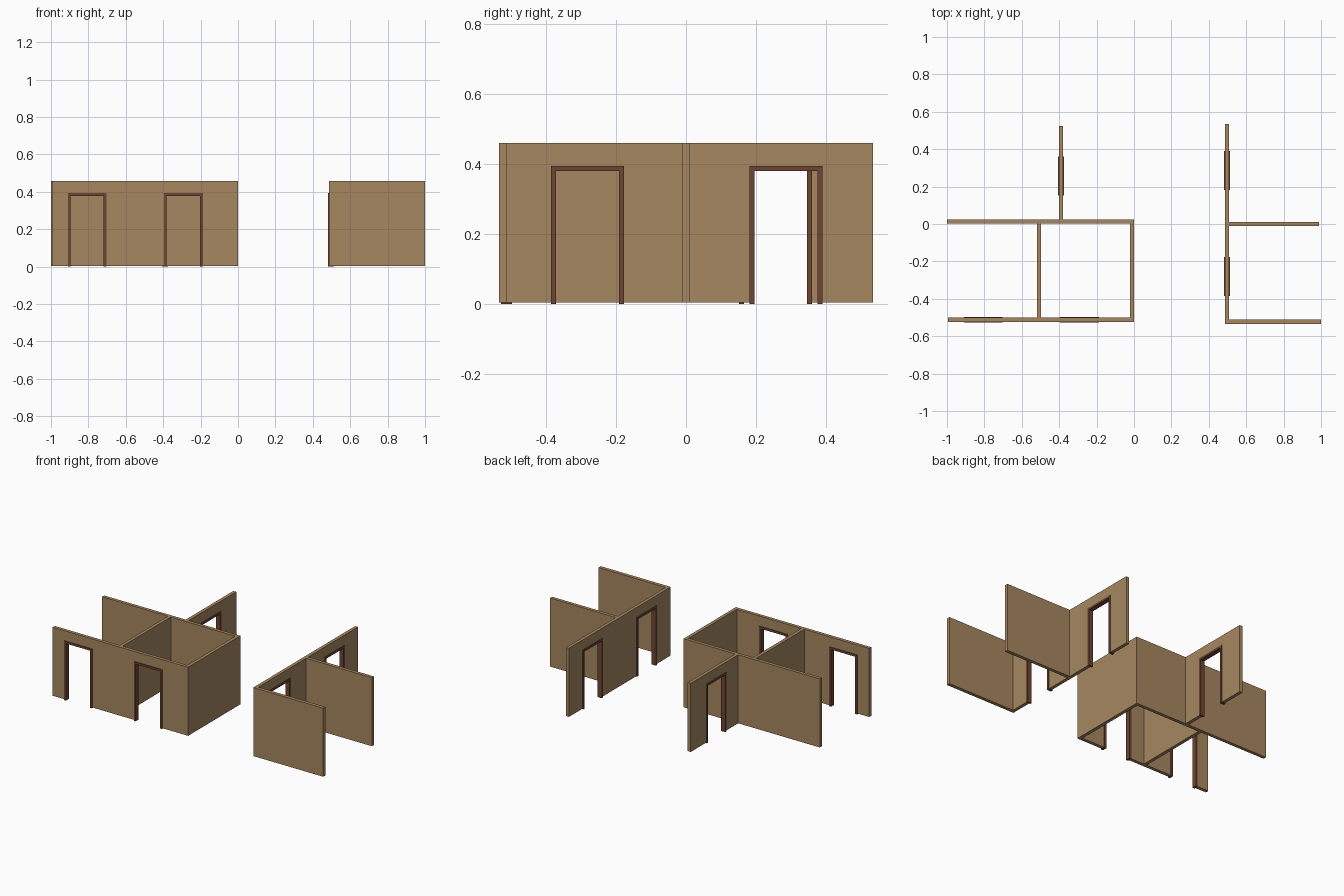
import bpy, bmesh

if "Cube" in bpy.data.objects:
    bpy.data.objects.remove(bpy.data.objects["Cube"])

H0, H1 = 0.004, 0.459        # wall bottom and top
DOOR_TOP, TRIM = 0.393, 0.014  # frame height and frame bar width


def material(name, rgb):
    m = bpy.data.materials.new(name)
    m.diffuse_color = (*rgb, 1)
    m.use_nodes = True
    m.node_tree.nodes["Principled BSDF"].inputs["Base Color"].default_value = m.diffuse_color
    return m


WALL = material("tan_plaster", (0.38, 0.242, 0.117))
WOOD = material("brown_wood", (0.155, 0.058, 0.032))


def slab(name, axis, outline, lo, hi, mat):
    """Extrude an upright (along, z) outline from lo to hi across the wall."""
    def point(u, z, t):
        return (u, t, z) if axis == 'x' else (t, u, z)
    bm = bmesh.new()
    face = bm.faces.new([bm.verts.new(point(u, z, lo)) for u, z in outline])
    new = bmesh.ops.extrude_face_region(bm, geom=[face])["geom"]
    shift = (0, hi - lo, 0) if axis == 'x' else (hi - lo, 0, 0)
    bmesh.ops.translate(bm, vec=shift, verts=[g for g in new if isinstance(g, bmesh.types.BMVert)])
    bmesh.ops.recalc_face_normals(bm, faces=bm.faces)
    me = bpy.data.meshes.new(name)
    bm.to_mesh(me)
    bm.free()
    me.materials.append(mat)
    ob = bpy.data.objects.new(name, me)
    bpy.context.collection.objects.link(ob)


def wall(name, axis, a, b, lo, hi, doors=()):
    """Wall running a..b along axis, with a framed opening for each door."""
    outline = [(a, H0)]
    for d0, d1 in doors:
        i0, i1, top = d0 + 0.004, d1 - 0.004, DOOR_TOP - 0.004
        outline += [(i0, H0), (i0, top), (i1, top), (i1, H0)]
    outline += [(b, H0), (b, H1), (a, H1)]
    slab(name, axis, outline, lo, hi, WALL)
    for i, (d0, d1) in enumerate(doors):
        t, z = TRIM, DOOR_TOP
        frame = [(d0, 0), (d0, z), (d1, z), (d1, 0),
                 (d1 - t, 0), (d1 - t, z - t), (d0 + t, z - t), (d0 + t, 0)]
        slab(f"{name}_door_frame_{i + 1}", axis, frame, lo - 0.0045, hi + 0.0045, WOOD)


# left group of rooms
wall("left_front_wall", 'x', -0.995, 0.0, -0.523, -0.501, [(-0.909, -0.704), (-0.396, -0.188)])
wall("left_back_wall", 'x', -1.0, 0.0, 0.003, 0.025)
wall("room_divider", 'y', -0.501, 0.003, -0.518, -0.496)
wall("room_side_wall", 'y', -0.501, 0.003, -0.022, 0.0)
wall("back_spur_wall", 'y', 0.025, 0.523, -0.401, -0.379, [(0.152, 0.36)])

# right group of rooms
wall("right_long_wall", 'y', -0.511, 0.534, 0.486, 0.508, [(-0.385, -0.177), (0.182, 0.39)])
wall("right_front_wall", 'x', 0.486, 1.0, -0.534, -0.511)
wall("right_middle_wall", 'x', 0.508, 0.99, -0.01, 0.012)
